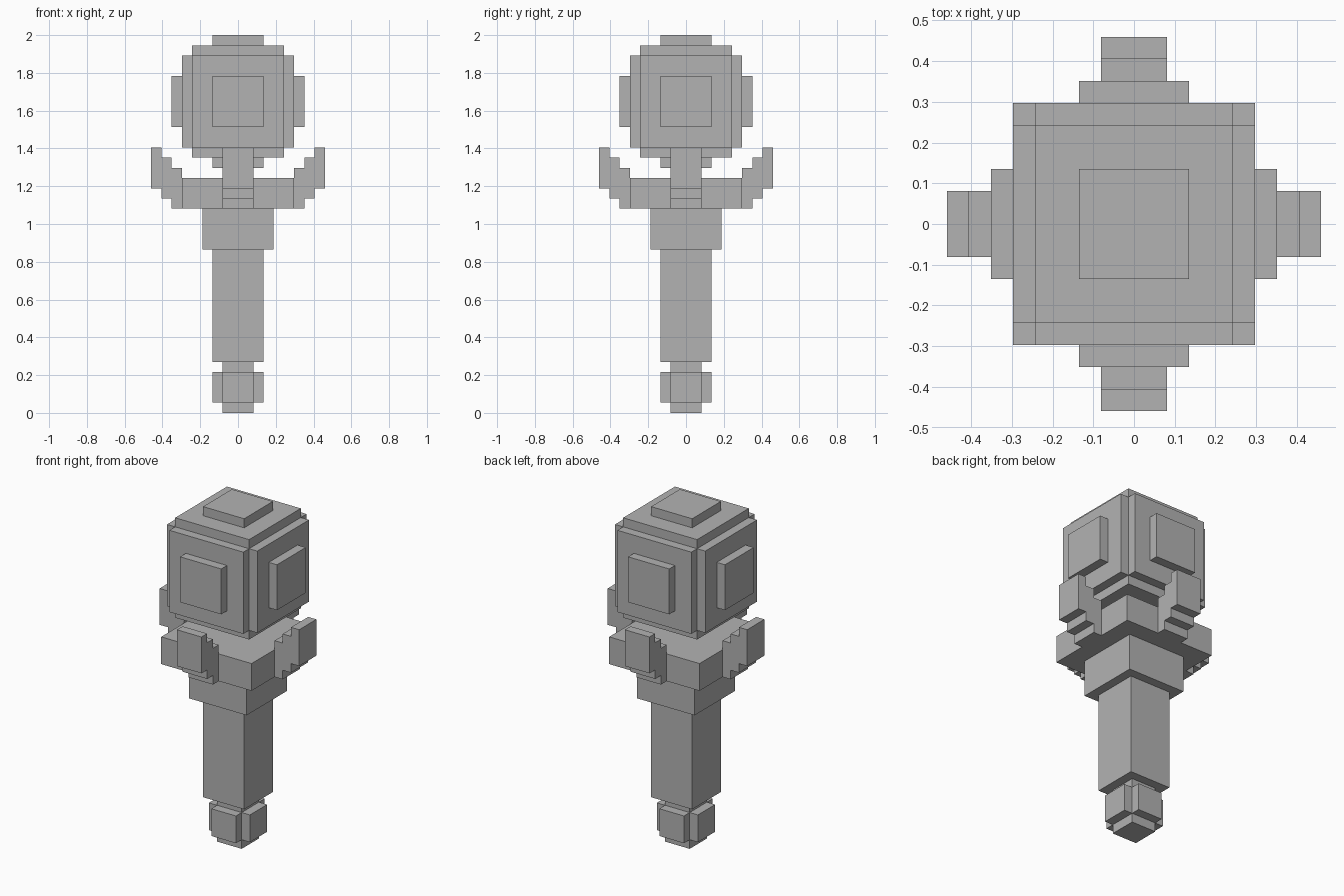
import bpy
import bmesh
from math import pi
from mathutils import Matrix, Vector

U = 2 / 37  # one block of the blocky style

if "Cube" in bpy.data.objects:
    bpy.data.objects.remove(bpy.data.objects["Cube"], do_unlink=True)

grey = bpy.data.materials.new("plain_grey")
grey.use_nodes = True
colour = (0.45, 0.45, 0.45, 1)
grey.diffuse_color = colour
grey.node_tree.nodes["Principled BSDF"].inputs["Base Color"].default_value = colour


def add_box(bm, low, high):
    low, high = Vector(low) * U, Vector(high) * U
    matrix = Matrix.Translation((low + high) / 2) @ Matrix.Diagonal((*(high - low), 1))
    bmesh.ops.create_cube(bm, size=1, matrix=matrix)


def finish(name, bm):
    mesh = bpy.data.meshes.new(name)
    bm.to_mesh(mesh)
    bm.free()
    mesh.materials.append(grey)
    obj = bpy.data.objects.new(name, mesh)
    bpy.context.collection.objects.link(obj)
    return obj


def column(name, half, bottom, top):
    bm = bmesh.new()
    add_box(bm, (-half, -half, bottom), (half, half, top))
    return finish(name, bm)


def cross(name, bars, centre, axes):
    """Bars crossing at one centre, each stretched along one axis."""
    bm = bmesh.new()
    for long, thin, height in bars:
        for axis in axes:
            size = Vector((thin, thin, height))
            size[axis] = long
            middle = Vector((0, 0, centre))
            add_box(bm, middle - size, middle + size)
    return finish(name, bm)


# Handle, from the bottom up
column("pommel_core", 1.5, 0, 5)
cross("pommel_plates", [(2.5, 1.5, 1.5)], 2.5, (0, 1))
column("grip", 2.5, 5, 16)
column("collar", 3.5, 16, 20)
column("head_base", 5.5, 20, 23)

# Four stepped prongs around the base
for side, name in enumerate(("left", "back", "right", "front")):
    bm = bmesh.new()
    for step in range(3):
        add_box(bm, (5.5 + step, -1.5, 20 + step), (6.5 + step, 1.5, 24 + step))
    bmesh.ops.rotate(bm, verts=bm.verts, matrix=Matrix.Rotation(side * pi / 2, 3, "Z"))
    finish(name + "_prong", bm)

# Floating cube with a plate and a raised stud on each face
cross("floating_cube", [(5.5, 4.5, 4.5), (6.5, 2.5, 2.5)], 30.5, (0, 1, 2))
